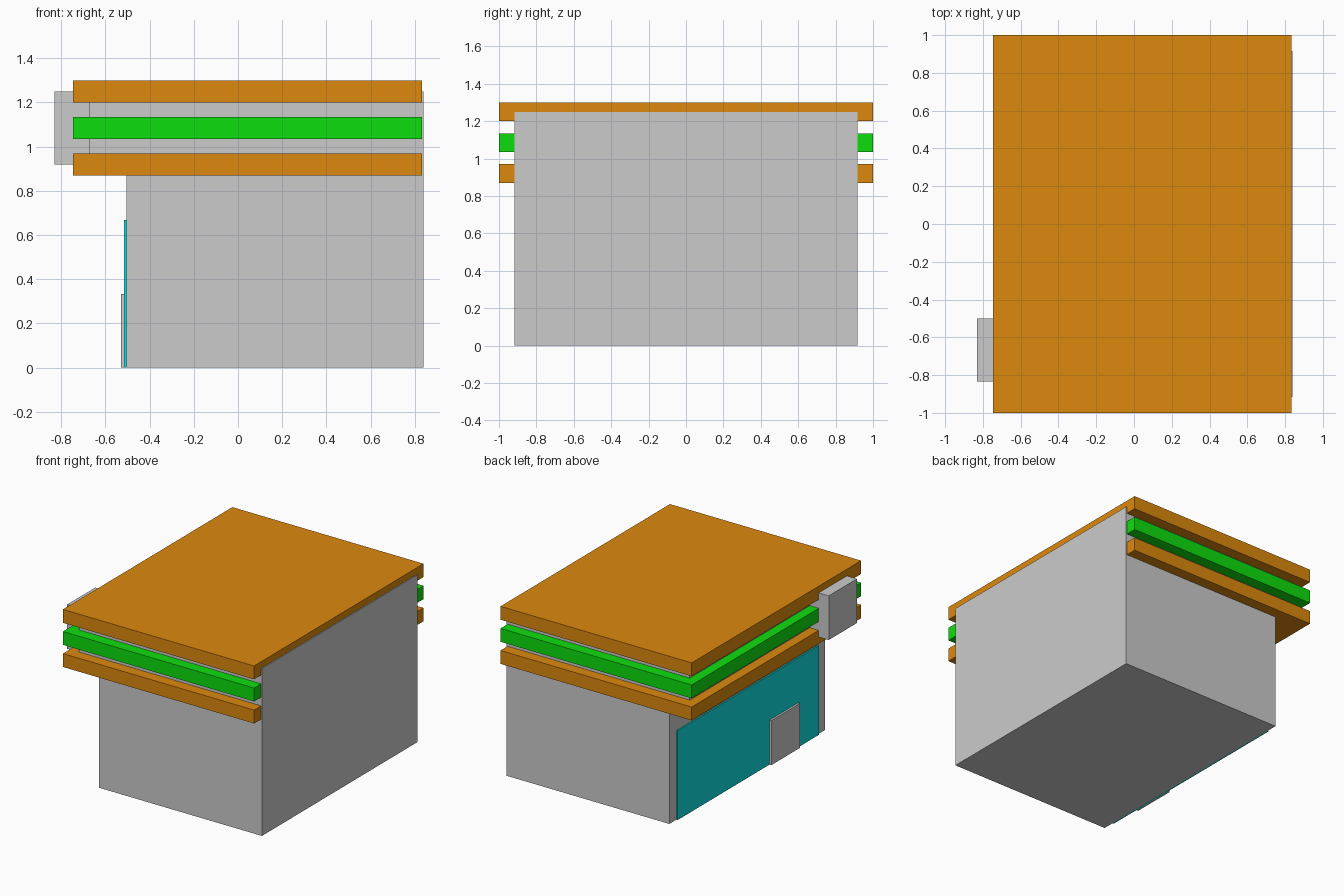
import bpy
import bmesh

if "Cube" in bpy.data.objects:
    bpy.data.objects.remove(bpy.data.objects["Cube"])


def material(name, rgb):
    mat = bpy.data.materials.new(name)
    mat.diffuse_color = (*rgb, 1.0)
    mat.use_nodes = True
    mat.node_tree.nodes["Principled BSDF"].inputs["Base Color"].default_value = mat.diffuse_color
    return mat


def add_mesh(name, bm, mat=None):
    bmesh.ops.recalc_face_normals(bm, faces=bm.faces)
    mesh = bpy.data.meshes.new(name)
    bm.to_mesh(mesh)
    bm.free()
    obj = bpy.data.objects.new(name, mesh)
    bpy.context.collection.objects.link(obj)
    if mat:
        mesh.materials.append(mat)
    return obj


def box(name, x, y, z, mat=None):
    """Box given as (min, max) on each axis."""
    bm = bmesh.new()
    bmesh.ops.create_cube(bm, size=1)
    for v in bm.verts:
        v.co = [r[0] if c < 0 else r[1] for c, r in zip(v.co, (x, y, z))]
    return add_mesh(name, bm, mat)


def extrude_along_y(name, profile, y, mat=None):
    bm = bmesh.new()
    face = bm.faces.new([bm.verts.new((px, y[0], pz)) for px, pz in profile])
    out = bmesh.ops.extrude_face_region(bm, geom=[face])
    verts = [g for g in out["geom"] if isinstance(g, bmesh.types.BMVert)]
    bmesh.ops.translate(bm, verts=verts, vec=(0, y[1] - y[0], 0))
    return add_mesh(name, bm, mat)


orange = material("orange", (0.72, 0.25, 0.004))
green = material("green", (0.004, 0.73, 0.004))
teal = material("teal", (0.004, 0.73, 0.73))

# Main building, upper storey overhanging the shop front
extrude_along_y("building_body",
                [(-0.505, 0), (0.84, 0), (0.84, 1.25),
                 (-0.673, 1.25), (-0.673, 0.92), (-0.505, 0.92)],
                (-0.917, 0.917))

# Three canopy slabs around the top
for name, z, mat in (("lower_canopy", 0.87, orange),
                     ("middle_canopy", 1.035, green),
                     ("roof_slab", 1.20, orange)):
    box(name, (-0.747, 0.833), (-1, 1), (z, z + 0.1), mat)

# Shop window and door
box("shop_window", (-0.515, -0.505), (-0.833, 0.833), (0, 0.667), teal)
box("door", (-0.53, -0.515), (-0.587, -0.25), (0, 0.333))

# Blank sign box on the canopy
box("sign_box", (-0.83, -0.673), (-0.833, -0.5), (0.92, 1.25))
